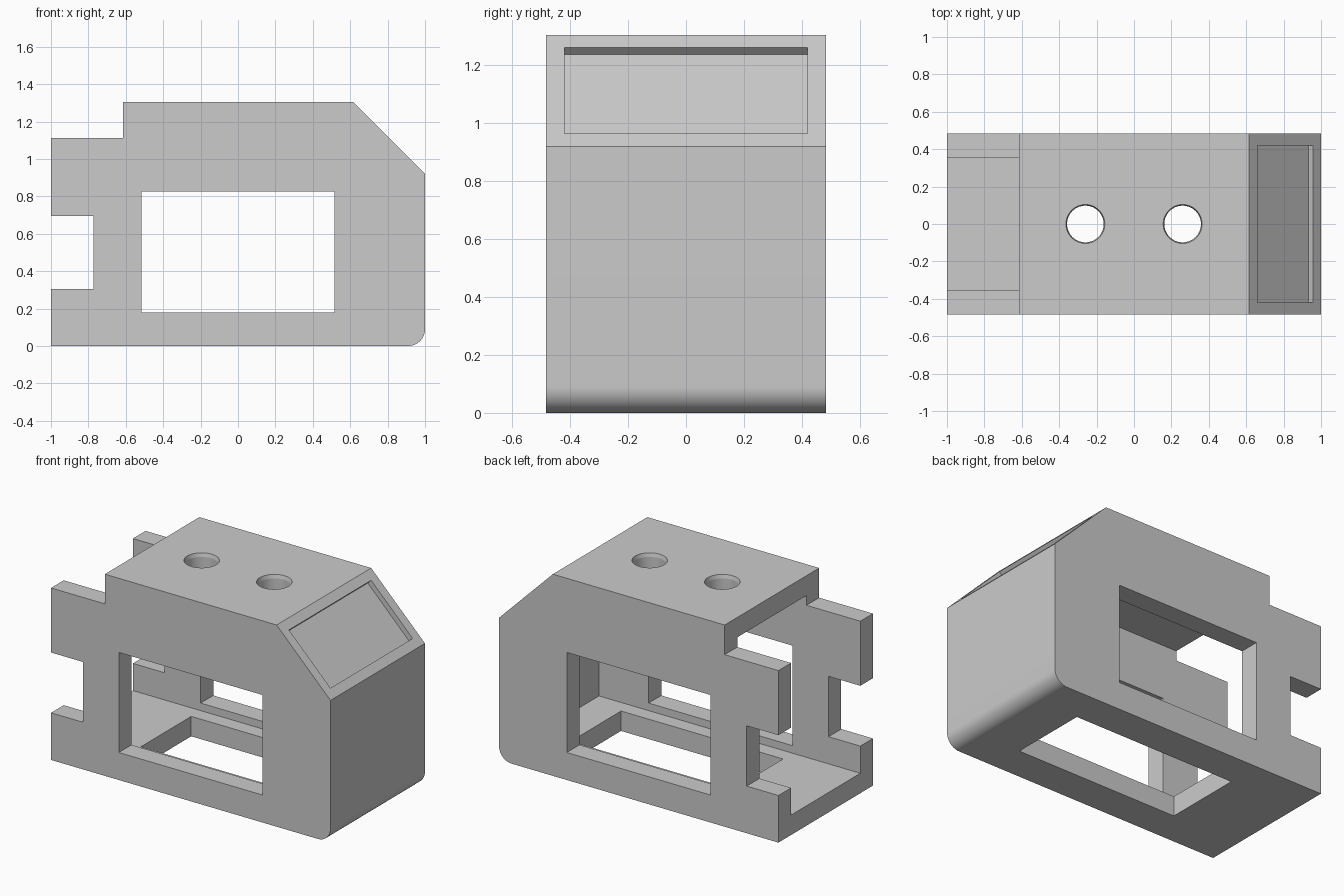
import bpy, bmesh, math
from mathutils import Matrix, Vector

if "Cube" in bpy.data.objects:
    bpy.data.objects.remove(bpy.data.objects["Cube"], do_unlink=True)

HALF_Y = 0.483          # half depth of the housing
WALL = 0.129            # wall thickness
TOP = 1.305

grey = bpy.data.materials.new("plain grey")
grey.use_nodes = True
grey.diffuse_color = (0.6, 0.6, 0.6, 1)
grey.node_tree.nodes["Principled BSDF"].inputs["Base Color"].default_value = (0.6, 0.6, 0.6, 1)


def make_object(name, bm):
    bmesh.ops.recalc_face_normals(bm, faces=bm.faces)
    mesh = bpy.data.meshes.new(name)
    bm.to_mesh(mesh)
    bm.free()
    mesh.materials.append(grey)
    obj = bpy.data.objects.new(name, mesh)
    bpy.context.collection.objects.link(obj)
    return obj


def extrude_profile(name, points, half):
    """Extrude an x-z outline along y."""
    bm = bmesh.new()
    face = bm.faces.new([bm.verts.new((x, -half, z)) for x, z in points])
    new = bmesh.ops.extrude_face_region(bm, geom=[face])["geom"]
    verts = [v for v in new if isinstance(v, bmesh.types.BMVert)]
    bmesh.ops.translate(bm, verts=verts, vec=(0, 2 * half, 0))
    return make_object(name, bm)


def box(name, x0, x1, half, z0, z1):
    return extrude_profile(name, [(x0, z0), (x1, z0), (x1, z1), (x0, z1)], half)


def cone(name, x, r_low, r_high, z0, z1):
    bm = bmesh.new()
    bmesh.ops.create_cone(bm, cap_ends=True, segments=64, radius1=r_low, radius2=r_high,
                          depth=z1 - z0, matrix=Matrix.Translation((x, 0, (z0 + z1) / 2)))
    return make_object(name, bm)


def cut(target, cutter):
    cutter.hide_render = True
    mod = target.modifiers.new("cut", "BOOLEAN")
    mod.operation = "DIFFERENCE"
    mod.solver = "EXACT"
    mod.object = cutter
    bpy.context.view_layer.objects.active = target
    bpy.ops.object.modifier_apply(modifier=mod.name)
    bpy.data.objects.remove(cutter, do_unlink=True)


# Outer body: stepped rear, sloped front edge, rounded lower corner
R = 0.09
corner = [(1 - R + R * math.sin(a), R - R * math.cos(a))
          for a in (math.radians(90 * i / 16) for i in range(17))]
outline = [(-1, 0)] + corner + [(1, 0.92), (0.615, TOP), (-0.615, TOP),
                                (-0.615, 1.113), (-1, 1.113)]
housing = extrude_profile("housing", outline, HALF_Y)

# Hollow interior, open at the stepped end
cut(housing, extrude_profile("cavity", [
    (-1.2, WALL), (1 - WALL, WALL), (1 - WALL, 0.867),
    (0.562, TOP - WALL), (-1.2, TOP - WALL)], HALF_Y - WALL))

# Side windows, end notches and floor opening
cut(housing, box("side_windows", -0.515, 0.515, 0.7, 0.178, 0.825))
cut(housing, box("end_notches", -1.2, -0.773, 0.7, 0.305, 0.695))
cut(housing, box("floor_opening", -0.515, 0.645, 0.257, -0.1, 0.16))

# Shallow recess in the slope
normal = Vector((1, 0, 1)).normalized()
along = Vector((1, 0, -1)).normalized()
middle = Vector((0.8075, 0, 1.1125))
half_len, deep = 0.21, 0.034
recess = [middle + along * s * half_len + normal * h
          for s, h in ((-1, -deep), (1, -deep), (1, 0.1), (-1, 0.1))]
cut(housing, extrude_profile("slope_recess", [(p.x, p.z) for p in recess], 0.42))

# Two round roof holes with chamfered rims
for x in (-0.26, 0.26):
    cut(housing, cone("roof_hole", x, 0.098, 0.098, 1.1, 1.4))
    cut(housing, cone("hole_rim", x, 0.094, 0.114, TOP - 0.04, TOP + 0.04))

# Smooth the curved surfaces, keep the edges sharp
bpy.ops.object.select_all(action="DESELECT")
housing.select_set(True)
bpy.context.view_layer.objects.active = housing
bpy.ops.object.shade_smooth_by_angle(angle=math.radians(12))
